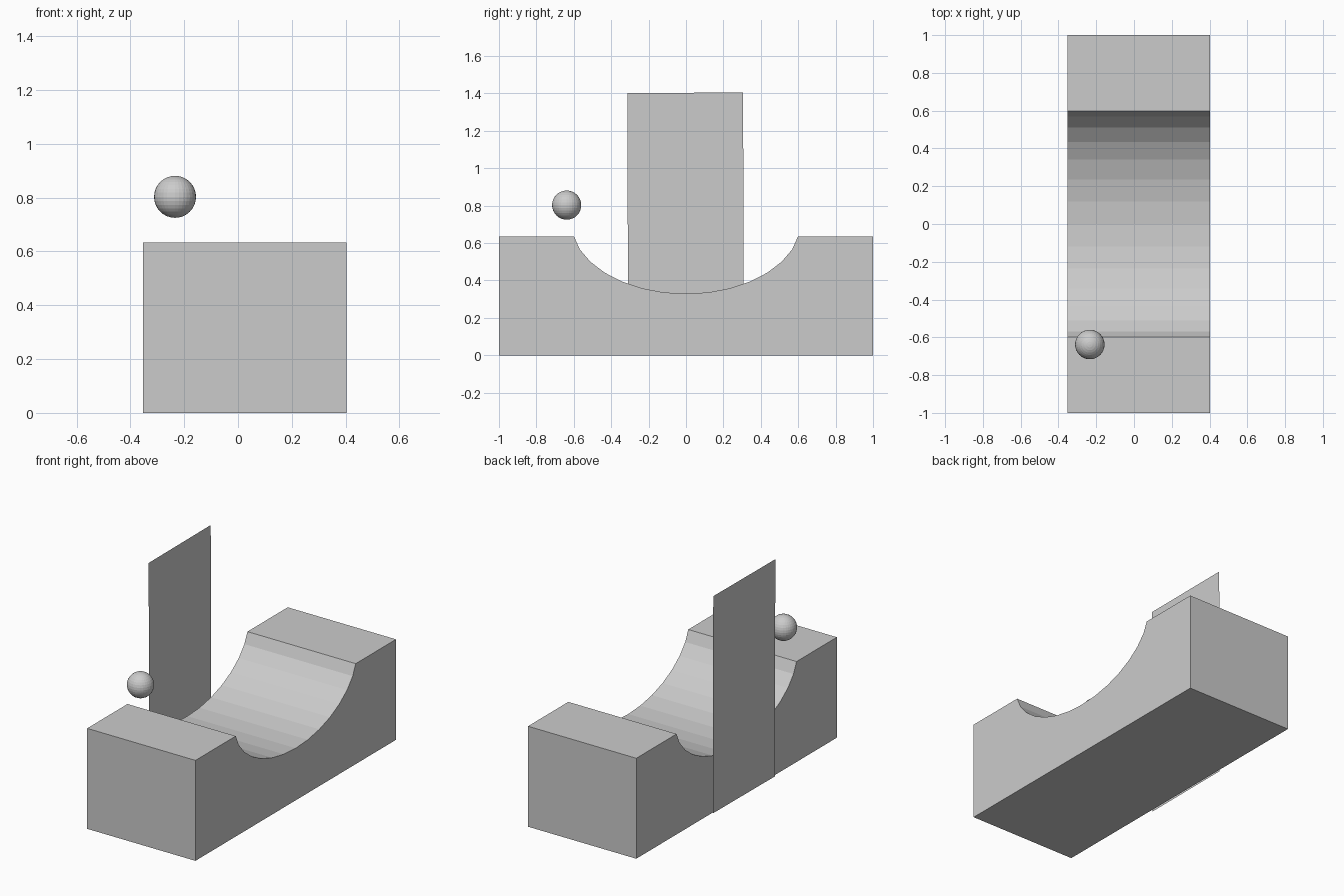
import bpy, bmesh
from math import sin, cos, radians

if "Cube" in bpy.data.objects:
    bpy.data.objects.remove(bpy.data.objects["Cube"])

BLOCK_X = (-0.353, 0.403)
TOP = 0.634


def add_object(name, bm):
    mesh = bpy.data.meshes.new(name)
    bm.to_mesh(mesh)
    bm.free()
    obj = bpy.data.objects.new(name, mesh)
    bpy.context.collection.objects.link(obj)
    return obj


# Block with an elliptical trough: side profile extruded along x
a, b, zc = 0.615, 0.385, 0.714
arc = [(a * sin(radians(11.25 * k)), zc - b * cos(radians(11.25 * k))) for k in range(-6, 7)]
profile = [(-1, 0), (-1, TOP), (-0.598, TOP)] + arc + [(0.598, TOP), (1, TOP), (1, 0)]
bm = bmesh.new()
face = bm.faces.new([bm.verts.new((BLOCK_X[0], y, z)) for y, z in profile])
ext = bmesh.ops.extrude_face_region(bm, geom=[face])
bmesh.ops.translate(bm, vec=(BLOCK_X[1] - BLOCK_X[0], 0, 0),
                    verts=[g for g in ext["geom"] if isinstance(g, bmesh.types.BMVert)])
bmesh.ops.recalc_face_normals(bm, faces=bm.faces)
add_object("trough_block", bm)

# Thin upright panel beside the block, very slightly skewed
bm = bmesh.new()
corners = [(-0.309, 0.033), (-0.314, 1.402), (0.305, 1.405), (0.310, 0.036)]
bm.faces.new([bm.verts.new((-0.404, y, z)) for y, z in corners])
add_object("upright_panel", bm)

# Small faceted ball floating over the front ledge
bpy.ops.mesh.primitive_uv_sphere_add(segments=32, ring_count=16, radius=0.078,
                                     location=(-0.234, -0.638, 0.803))
bpy.context.object.name = "ball"
